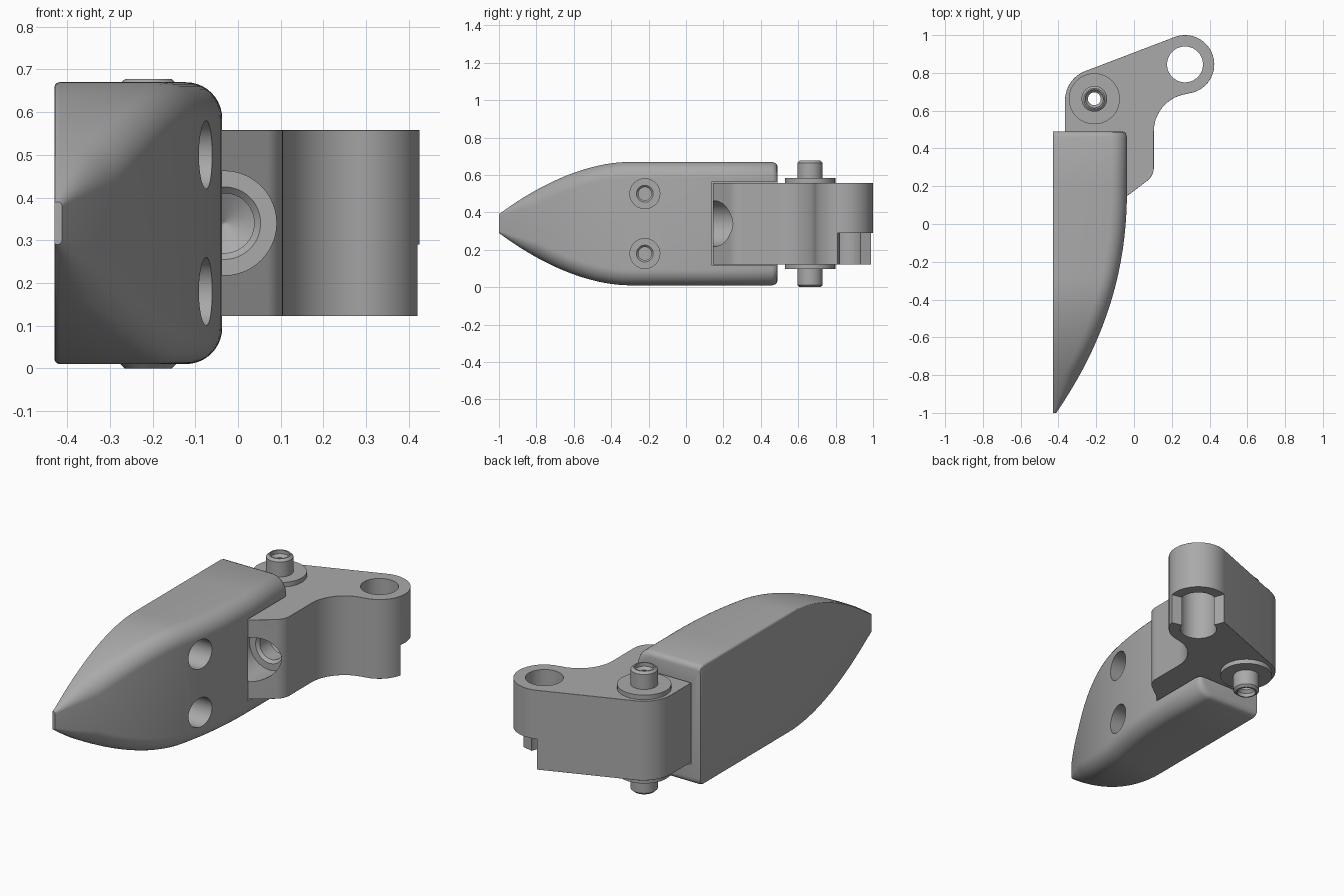
import bpy, bmesh, math
from mathutils import Matrix, Vector

if "Cube" in bpy.data.objects:
    bpy.data.objects.remove(bpy.data.objects["Cube"])

grey = bpy.data.materials.new("plain grey")
grey.use_nodes = True
grey.diffuse_color = (0.4, 0.4, 0.4, 1)
grey.node_tree.nodes["Principled BSDF"].inputs["Base Color"].default_value = (0.4, 0.4, 0.4, 1)

MID = 0.34  # height of the symmetry plane


def finish(name, bm):
    bmesh.ops.recalc_face_normals(bm, faces=bm.faces[:])
    mesh = bpy.data.meshes.new(name)
    bm.to_mesh(mesh)
    bm.free()
    mesh.materials.append(grey)
    obj = bpy.data.objects.new(name, mesh)
    bpy.context.collection.objects.link(obj)
    return obj


def loft(name, rings):
    """Skin a list of equal-length point rings and cap both ends."""
    bm = bmesh.new()
    loops = [[bm.verts.new(p) for p in ring] for ring in rings]
    n = len(loops[0])
    for a, b in zip(loops, loops[1:]):
        for i in range(n):
            bm.faces.new((a[i], a[(i + 1) % n], b[(i + 1) % n], b[i]))
    bm.faces.new(loops[0])
    bm.faces.new(loops[-1])
    return finish(name, bm)


def prism(name, outline, z0, z1):
    return loft(name, [[(x, y, z) for x, y in outline] for z in (z0, z1)])


def turned(name, profile, origin, axis="Z", n=48):
    """Solid of revolution from (radius, distance along axis) pairs."""
    turn = {"Z": Matrix(), "Y": Matrix.Rotation(-math.pi / 2, 3, "X").to_4x4(),
            "X": Matrix.Rotation(math.pi / 2, 3, "Y").to_4x4()}[axis]
    rings = []
    for r, d in profile:
        rings.append([turn @ Vector((r * math.cos(i * math.tau / n),
                                     r * math.sin(i * math.tau / n), d)) + Vector(origin)
                      for i in range(n)])
    return loft(name, rings)


def box(name, lo, hi):
    return prism(name, [(lo[0], lo[1]), (hi[0], lo[1]), (hi[0], hi[1]), (lo[0], hi[1])],
                 lo[2], hi[2])


def arc(cx, cy, r, a0, a1, n=16):
    angles = [math.radians(a0 + (a1 - a0) * i / n) for i in range(n + 1)]
    return [(cx + r * math.cos(a), cy + r * math.sin(a)) for a in angles]


def activate(obj):
    bpy.ops.object.select_all(action="DESELECT")
    obj.select_set(True)
    bpy.context.view_layer.objects.active = obj


def bevel(obj, width):
    mod = obj.modifiers.new("bevel", "BEVEL")
    mod.width, mod.segments = width, 1
    mod.limit_method, mod.angle_limit = "ANGLE", math.radians(60)
    activate(obj)
    bpy.ops.object.modifier_apply(modifier=mod.name)


def cut(obj, cutters):
    activate(obj)
    for cutter in cutters:
        mod = obj.modifiers.new("cut", "BOOLEAN")
        mod.operation, mod.solver, mod.object = "DIFFERENCE", "EXACT", cutter
        bpy.ops.object.modifier_apply(modifier=mod.name)
        bpy.data.objects.remove(cutter)


def smooth(obj):
    activate(obj)
    bpy.ops.object.shade_smooth_by_angle(angle=math.radians(30))


# Tapered claw body: flat on the left, rounded along the outer edges
def claw_section(y, inset=0.0):
    left, edge = -0.43, 0.012
    reach = max(0.0, 0.2 - y) / 1.2
    taper = max(0.0, -0.3 - y) / 0.7
    right = -0.037 - 0.375 * reach ** 2.2 - inset
    half = 0.33 - 0.28 * taper ** 1.85 - inset
    r = min(0.085, half * 0.9, (right - left) * 0.6)
    e = min(edge, (right - left) * 0.3)
    pts = arc(right - r, half - r, r, 0, 90, 10) + arc(left + e, half - e, e, 90, 180, 3)
    pts += [(x, -z) for x, z in reversed(pts)]
    return [(x, y, MID + z) for x, z in pts]


steps = 36
rings = [claw_section(-1 + 1.2 * (i / steps) ** 1.3) for i in range(steps + 1)]
rings += [claw_section(0.46), claw_section(0.478, 0.006),
          claw_section(0.486, 0.014), claw_section(0.49, 0.028)]
body = loft("claw_body", rings)
cutters = [box("slot_cutter", (-0.375, 0.14, 0.115), (0.2, 0.6, 0.565))]
for z in (0.18, 0.5):  # counterbored screw holes
    cutters.append(turned("screw_cutter", [(0.035, -0.36), (0.035, -0.24), (0.045, -0.23),
                                           (0.08, -0.23), (0.08, 0.1)], (0, -0.22, z), "X"))
cut(body, cutters)
smooth(body)

# Hinged arm with a rounded pivot end and an eye at the far end
outline = arc(-0.2, 0.655, 0.165, 180, 111)
outline += arc(0.27, 0.845, 0.155, 111, -84, 32)
outline += arc(0.305, 0.49, 0.2, 95, 180)
outline += arc(0.015, 0.3, 0.09, 0, -52)
outline += [(-0.04, 0.145), (-0.365, 0.145)]
arm = prism("hinge_arm", outline, 0.122, 0.558)
bevel(arm, 0.02)

eye = (0.27, 0.845)
wedge = [eye] + arc(*eye, 0.4, 111, -13, 6)
cut(arm, [
    turned("eye_cutter", [(0.095, 0), (0.095, 1)], (*eye, 0)),
    prism("wedge_cutter", wedge, 0.0, 0.29),
    # Stepped socket with a conical bottom
    turned("socket_cutter", [(0.122, 0), (0.122, 0.32), (0.085, 0.32), (0.07, 0.335),
                             (0.07, 0.42), (0.002, 0.46)], (-0.032, 0, MID), "Y"),
    turned("pivot_cutter", [(0.06, 0), (0.06, 1)], (-0.21, 0.663, 0)),
])
smooth(arm)

# Hollow hinge pin and its two washers
pin = turned("hinge_pin", [(0.055, 0), (0.068, 0.012), (0.068, 0.665), (0.055, 0.677)],
             (-0.21, 0.663, 0))
cut(pin, [turned("pin_cutter", [(0.048, -0.01), (0.048, 0.02), (0.034, 0.035), (0.034, 0.642),
                                (0.048, 0.657), (0.048, 0.7)], (-0.21, 0.663, 0))])
smooth(pin)
for name, z in (("lower_washer", 0.097), ("upper_washer", 0.558)):
    washer = turned(name, [(0.135, 0), (0.135, 0.025)], (-0.21, 0.663, z))
    cut(washer, [turned("washer_cutter", [(0.066, 0), (0.066, 1)], (-0.21, 0.663, 0))])
    smooth(washer)
